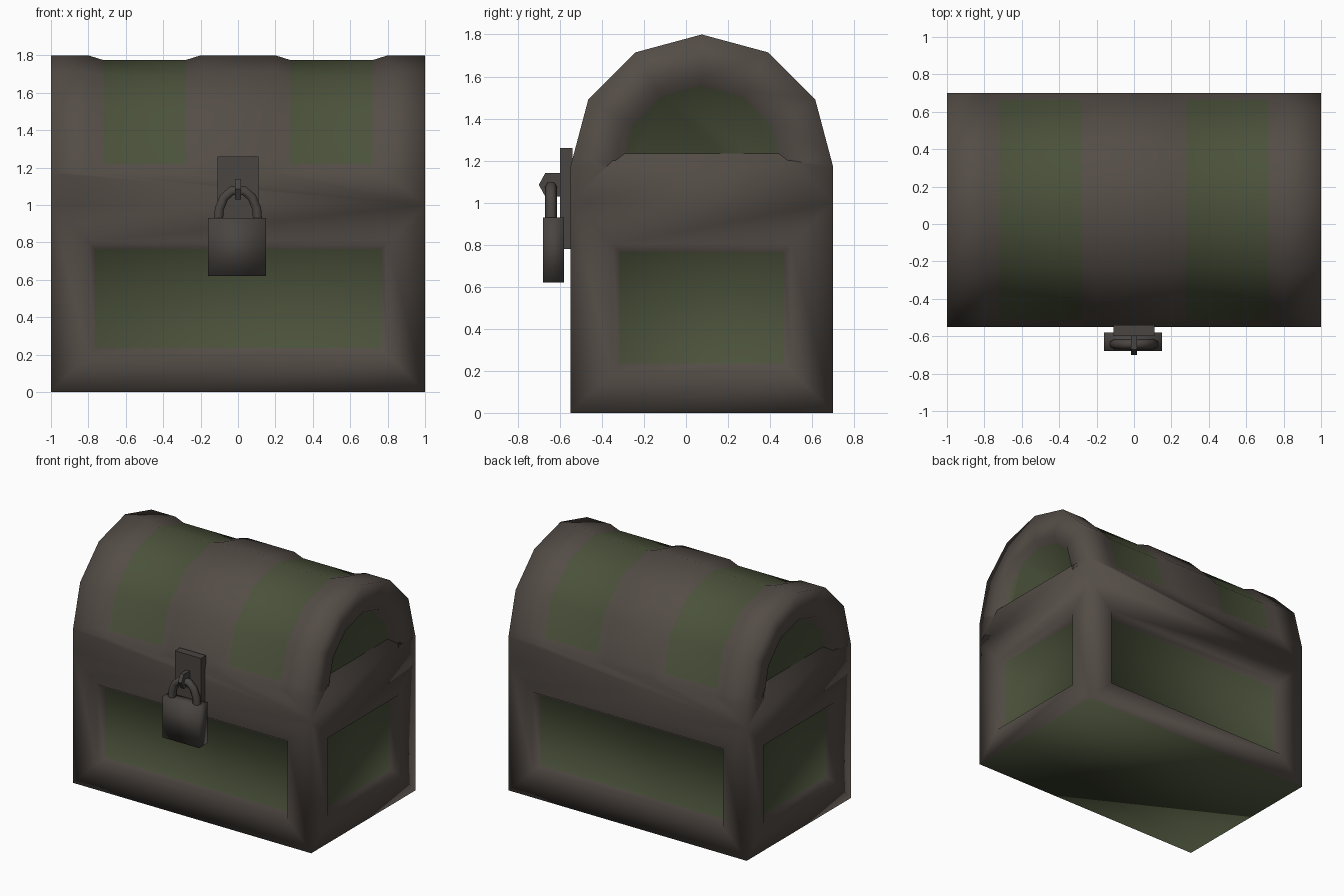
import bpy, bmesh
from mathutils import Vector

if "Cube" in bpy.data.objects:
    bpy.data.objects.remove(bpy.data.objects["Cube"])


def material(name, rgb):
    m = bpy.data.materials.new(name)
    m.diffuse_color = (*rgb, 1)
    m.use_nodes = True
    m.node_tree.nodes["Principled BSDF"].inputs["Base Color"].default_value = m.diffuse_color
    return m


BROWN = material("dark brown wood", (0.088, 0.073, 0.062))
GREEN = material("moss green panel", (0.068, 0.082, 0.042))
METAL = material("dark iron", (0.066, 0.058, 0.052))


def finish(bm, name, mats, smooth=True):
    bmesh.ops.recalc_face_normals(bm, faces=bm.faces)
    for f in bm.faces:
        f.smooth = smooth
    me = bpy.data.meshes.new(name)
    bm.to_mesh(me)
    bm.free()
    for m in mats:
        me.materials.append(m)
    ob = bpy.data.objects.new(name, me)
    bpy.context.collection.objects.link(ob)
    return ob


def prism(profile, x0, x1):
    """Extrude a (y, z) profile along x."""
    bm = bmesh.new()
    f = bm.faces.new([bm.verts.new((x0, y, z)) for y, z in profile])
    r = bmesh.ops.extrude_face_region(bm, geom=[f])
    verts = [v for v in r["geom"] if isinstance(v, bmesh.types.BMVert)]
    bmesh.ops.translate(bm, verts=verts, vec=(x1 - x0, 0, 0))
    bmesh.ops.recalc_face_normals(bm, faces=bm.faces)
    return bm


def cut(bm, faces, co, no):
    geom = set(faces)
    for f in faces:
        geom.update(f.edges)
        geom.update(f.verts)
    bmesh.ops.bisect_plane(bm, geom=list(geom), plane_co=co, plane_no=no)


def box(name, x, y, z, mat, smooth):
    bm = prism([(y[0], z[0]), (y[1], z[0]), (y[1], z[1]), (y[0], z[1])], *x)
    return finish(bm, name, [mat], smooth)


# Chest body: arched profile swept along x
body = prism([(-0.55, 0), (-0.55, 1.17), (-0.465, 1.49), (-0.24, 1.715),
              (0.075, 1.80), (0.39, 1.715), (0.615, 1.49), (0.70, 1.17),
              (0.70, 0)], -1, 1)
cut(body, list(body.faces), (0, 0, 1.0), (0, 0, 1))


def lid_faces():
    return [f for f in body.faces
            if f.calc_center_median().z > 1.18 and abs(f.normal.x) < 0.5]


# Two sunken green bands over the lid
for x in (-0.8, -0.72, -0.28, -0.2, 0.2, 0.28, 0.72, 0.8):
    cut(body, lid_faces(), (x, 0, 0), (1, 0, 0))
cut(body, lid_faces(), (0, 0, 1.22), (0, 0, 1))
centre = Vector((0, 0.075, 1.17))
for v in body.verts:
    if v.co.z > 1.21 and 0.27 < abs(v.co.x) < 0.73:
        d = v.co - centre
        d.x = 0
        v.co -= d.normalized() * 0.025
body.normal_update()
for f in lid_faces():
    c = f.calc_center_median()
    if 0.28 < abs(c.x) < 0.72 and c.z > 1.22:
        f.material_index = 1

# Sunken panels on front, back and both ends
panels = []
for f in body.faces:
    c = f.calc_center_median()
    end = abs(f.normal.x) > 0.9 and abs(c.x) > 0.95
    wall = abs(f.normal.y) > 0.9 and c.z < 0.6
    if end or wall:
        panels.append(f)
bmesh.ops.inset_individual(body, faces=panels, thickness=0.2, use_even_offset=True)
bmesh.ops.inset_individual(body, faces=panels, thickness=0.035, depth=-0.05,
                           use_even_offset=True)
for f in panels:
    f.material_index = 1
# Underside
for f in body.faces:
    if f.normal.z < -0.9 and f.calc_center_median().z < 0.01:
        f.material_index = 1
finish(body, "chest_body", [BROWN, GREEN])

# Hasp plate and padlock
box("hasp_plate", (-0.11, 0.11), (-0.60, -0.54), (0.78, 1.26), METAL, False)
box("padlock_body", (-0.16, 0.15), (-0.68, -0.58), (0.62, 0.93), METAL, True)
staple = prism([(-0.595, 1.14), (-0.67, 1.14), (-0.70, 1.085), (-0.67, 1.03),
                (-0.595, 1.03)], -0.015, 0.015)
finish(staple, "hasp_staple", [METAL], False)

# Padlock shackle
path = [(-0.105, 0.91), (-0.1, 0.98), (-0.075, 1.04), (-0.035, 1.075), (0.035, 1.075),
        (0.075, 1.04), (0.1, 0.98), (0.105, 0.91)]
cu = bpy.data.curves.new("padlock_shackle", "CURVE")
cu.dimensions = "3D"
cu.bevel_depth = 0.028
cu.bevel_resolution = 1
sp = cu.splines.new("POLY")
sp.points.add(len(path) - 1)
for p, (x, z) in zip(sp.points, path):
    p.co = (x, -0.642, z, 1)
sp.use_smooth = True
cu.materials.append(METAL)
shackle = bpy.data.objects.new("padlock_shackle", cu)
bpy.context.collection.objects.link(shackle)
bpy.context.view_layer.objects.active = shackle
shackle.select_set(True)
bpy.ops.object.convert(target="MESH")
